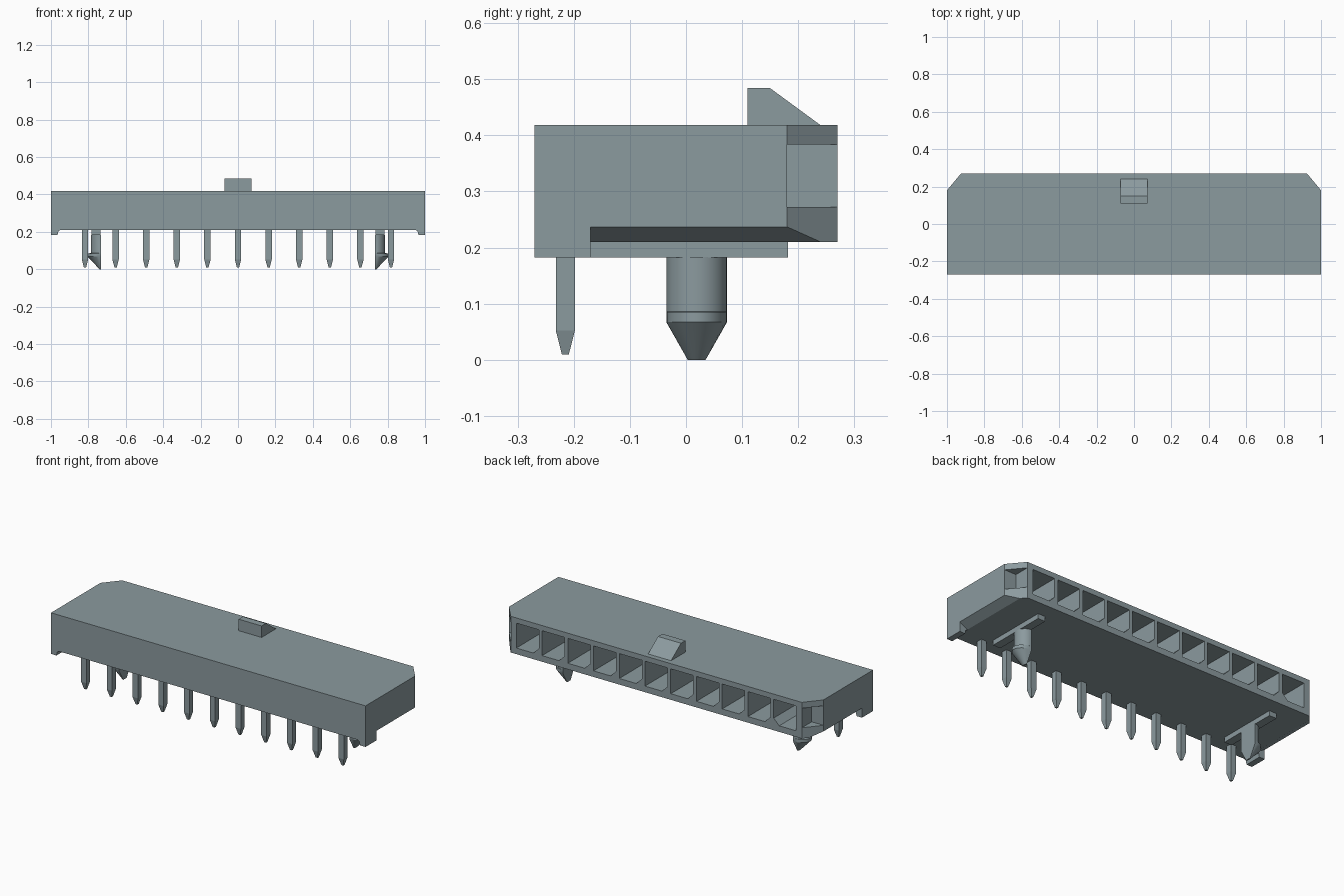
import bpy, bmesh, math
from mathutils import Vector

cube = bpy.data.objects.get("Cube")
if cube:
    bpy.data.objects.remove(cube, do_unlink=True)

mat = bpy.data.materials.new("blue grey plastic")
mat.use_nodes = True
COLOUR = (0.26, 0.325, 0.345, 1)
mat.diffuse_color = COLOUR
mat.node_tree.nodes["Principled BSDF"].inputs["Base Color"].default_value = COLOUR


def add_prism(bm, pts, axis, a, b):
    """Extrude a 2D outline (the two other axes in xyz order) from a to b."""
    def place(p, t):
        c = list(p)
        c.insert("xyz".index(axis), t)
        return c
    face = bm.faces.new([bm.verts.new(place(p, a)) for p in pts])
    ext = bmesh.ops.extrude_face_region(bm, geom=[face])
    d = Vector(place((0, 0), b - a))
    bmesh.ops.translate(bm, vec=d, verts=[v for v in ext["geom"] if isinstance(v, bmesh.types.BMVert)])


def add_loft(bm, rings):
    """Skin closed rings of equal length and cap both ends."""
    vs = [[bm.verts.new(p) for p in r] for r in rings]
    n = len(vs[0])
    for lo, hi in zip(vs, vs[1:]):
        for i in range(n):
            j = (i + 1) % n
            bm.faces.new((lo[i], lo[j], hi[j], hi[i]))
    bm.faces.new(vs[0])
    bm.faces.new(vs[-1])


def finish(bm, name):
    bmesh.ops.recalc_face_normals(bm, faces=bm.faces)
    me = bpy.data.meshes.new(name)
    bm.to_mesh(me)
    bm.free()
    me.materials.append(mat)
    ob = bpy.data.objects.new(name, me)
    bpy.context.collection.objects.link(ob)
    return ob


def rect(x0, x1, y0, y1):
    return [(x0, y0), (x1, y0), (x1, y1), (x0, y1)]


def select_only(ob):
    bpy.ops.object.select_all(action="DESELECT")
    ob.select_set(True)
    bpy.context.view_layer.objects.active = ob


BOTTOM, TOP, FRONT, BACK = 0.21, 0.418, -0.27, 0.27
PITCH, COUNT = 0.1636, 11
columns = [(i - (COUNT - 1) / 2) * PITCH for i in range(COUNT)]

# Housing block with clipped rear corners
bm = bmesh.new()
add_prism(bm, [(-1, FRONT), (1, FRONT), (1, 0.18), (0.925, BACK), (-0.925, BACK), (-1, 0.18)],
          "z", BOTTOM, TOP)
housing = finish(bm, "housing")

# Cutters: sockets, corner notches and sloped lower side edges
bm = bmesh.new()
w, z0, z1, c = 0.0715, 0.245, 0.388, 0.035
for i, x in enumerate(columns):
    s = 1 if i == 0 else -1          # the end socket is keyed the other way
    add_prism(bm, [(x + s * w, z1), (x - s * w, z1), (x - s * w, z0),
                   (x + s * (w - c), z0), (x + s * w, z0 + c)], "y", -0.13, 0.3)
for s in (-1, 1):
    add_prism(bm, rect(s * 0.925, s * 1.05, 0.18, 0.3), "z", 0.272, 0.384)
    add_prism(bm, [(s * 0.93, 0.1992), (s * 1.02, 0.2478), (s * 1.02, 0.1992)], "y", -0.17, 0.3)
cutter = finish(bm, "housing_cutter")
cutter.hide_render = True

mod = housing.modifiers.new("cutouts", "BOOLEAN")
mod.operation = "DIFFERENCE"
mod.solver = "EXACT"
mod.object = cutter
select_only(housing)
bpy.ops.object.modifier_apply(modifier=mod.name)
bpy.data.objects.remove(cutter, do_unlink=True)

# Latch ramp on the top
bm = bmesh.new()
add_prism(bm, [(0.11, TOP), (0.24, TOP), (0.15, 0.484), (0.11, 0.484)], "x", -0.073, 0.073)
finish(bm, "latch_ramp")


# Contact pins: tapered solder tails and the blades inside the sockets
def square(x, y, z, h):
    return [(px, py, z) for px, py in rect(x - h, x + h, y - h, y + h)]


bm = bmesh.new()
for x in columns:
    add_loft(bm, [square(x, -0.215, 0.009, 0.006), square(x, -0.215, 0.052, 0.017),
                  square(x, -0.215, BOTTOM, 0.017)])
finish(bm, "solder_pins")

bm = bmesh.new()
for x in columns:
    add_loft(bm, [[(px, y, pz) for px, pz in rect(x - h, x + h, 0.316 - h, 0.316 + h)]
                  for y, h in ((-0.13, 0.017), (0.06, 0.017), (0.09, 0.007))])
finish(bm, "contact_blades")


# Half-round outline of the board posts, flat side facing inward
def half_round(s, z, r, bulge=0.0, n=16):
    pts = []
    for i in range(n + 1):
        a = -math.pi / 2 + math.pi * i / n
        pts.append((s * (0.732 + (r + bulge) * math.cos(a)), 0.019 + r * math.sin(a), z))
    return pts


for s, side in ((-1, "right"), (1, "left")):
    # Foot at the front corner
    bm = bmesh.new()
    add_prism(bm, [(s, BOTTOM), (s, 0.182), (s * 0.965, 0.182), (s * 0.96, 0.203),
                   (s * 0.95, BOTTOM)], "y", FRONT, -0.17)
    finish(bm, side + "_foot")
    # Standoff rib under the housing
    bm = bmesh.new()
    add_prism(bm, rect(s * 0.735, s * 0.782, -0.17, 0.182), "z", 0.182, BOTTOM)
    finish(bm, side + "_rib")
    # Snap post with an outward lip and a tapered tip
    bm = bmesh.new()
    add_loft(bm, [half_round(s, 0.0, 0.016, -0.008), half_round(s, 0.067, 0.054, 0.018),
                  half_round(s, 0.085, 0.054, 0.018), half_round(s, 0.086, 0.054),
                  half_round(s, 0.183, 0.054)])
    post = finish(bm, side + "_snap_post")
    select_only(post)
    bpy.ops.object.shade_smooth_by_angle(angle=math.radians(30))
